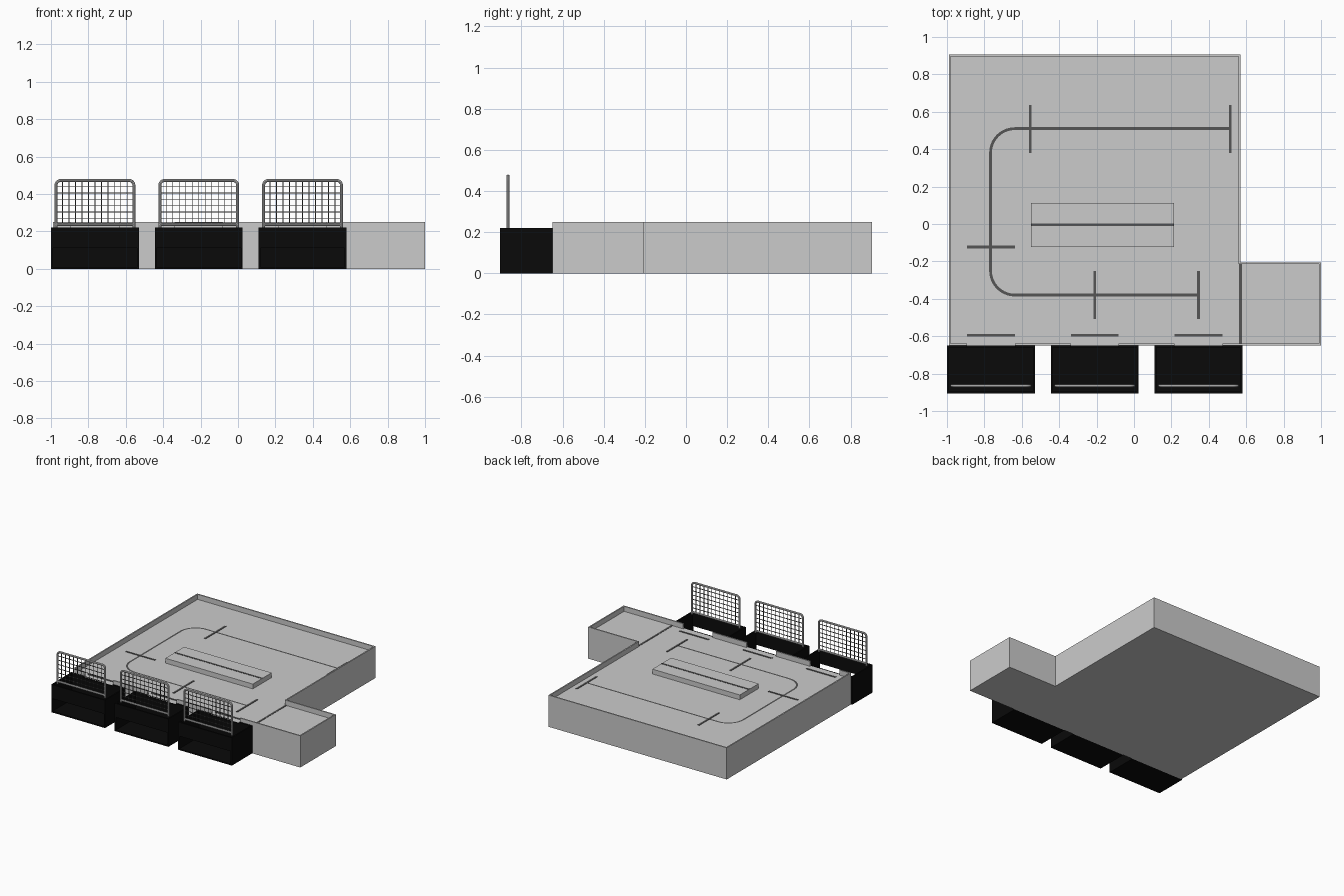
import bpy, bmesh
from math import sin, cos, pi
from mathutils import Vector

if "Cube" in bpy.data.objects:
    bpy.data.objects.remove(bpy.data.objects["Cube"])

FLOOR, RIM, T = 0.21, 0.25, 0.01


def material(name, c):
    m = bpy.data.materials.new(name)
    m.diffuse_color = (c, c, c, 1)
    m.use_nodes = True
    m.node_tree.nodes["Principled BSDF"].inputs["Base Color"].default_value = m.diffuse_color
    return m


black = material("black", 0.003)
dark = material("dark_grey", 0.09)


def finish(name, bm, mat=None):
    bmesh.ops.recalc_face_normals(bm, faces=bm.faces)
    me = bpy.data.meshes.new(name)
    bm.to_mesh(me)
    bm.free()
    if mat:
        me.materials.append(mat)
    ob = bpy.data.objects.new(name, me)
    bpy.context.collection.objects.link(ob)
    return ob


def boxes(name, specs, mat=None):
    """One object from boxes given as (x0, x1, y0, y1, z0, z1)."""
    bm = bmesh.new()
    for x0, x1, y0, y1, z0, z1 in specs:
        vs = bmesh.ops.create_cube(bm, size=1)["verts"]
        for v in vs:
            v.co = ((x0 + x1) / 2 + v.co.x * (x1 - x0),
                    (y0 + y1) / 2 + v.co.y * (y1 - y0),
                    (z0 + z1) / 2 + v.co.z * (z1 - z0))
    return finish(name, bm, mat)


def arc(cx, cy, r, a0, a1, n=10):
    return [(cx + r * cos(a0 + (a1 - a0) * i / n),
             cy + r * sin(a0 + (a1 - a0) * i / n)) for i in range(n + 1)]


# L-shaped tray base
X0, X1, X2 = -0.99, 0.57, 1.0
Y0, Y1, Y2 = -0.65, -0.205, 0.905
bm = bmesh.new()
base = bm.faces.new([bm.verts.new((x, y, 0)) for x, y in
                     [(X0, Y0), (X2, Y0), (X2, Y1), (X1, Y1), (X1, Y2), (X0, Y2)]])
ext = bmesh.ops.extrude_face_region(bm, geom=[base])["geom"]
bmesh.ops.translate(bm, vec=(0, 0, FLOOR),
                    verts=[g for g in ext if isinstance(g, bmesh.types.BMVert)])
# extruding keeps the source face as the underside
if not any(all(v.co.z == 0 for v in f.verts) for f in bm.faces):
    bm.faces.new([v for v in bm.verts if v.co.z == 0])
finish("tray_base", bm)

# Rim walls, with a gap in the front wall at each bin
bins = [-0.765, -0.21, 0.345]
GAP = 0.128
stops = [X0] + [b + s * GAP for b in bins for s in (-1, 1)] + [X2]
rim = [(a, b, Y0, Y0 + T, FLOOR, RIM) for a, b in zip(stops[::2], stops[1::2])]
rim += [(X0, X0 + T, Y0 + T, Y2 - T, FLOOR, RIM),
        (X0, X1, Y2 - T, Y2, FLOOR, RIM),
        (X1 - T, X1, Y1 - T, Y2 - T, FLOOR, RIM),
        (X1, X2, Y1 - T, Y1, FLOOR, RIM),
        (X2 - T, X2, Y0 + T, Y1 - T, FLOOR, RIM)]
boxes("tray_rim", rim)

# Centre slab
boxes("centre_slab", [(-0.55, 0.215, -0.122, 0.113, FLOOR, RIM - 0.002)])

# Track line with two rounded corners
path = ([(0.515, 0.51)] + arc(-0.637, 0.38, 0.13, pi / 2, pi)
        + arc(-0.637, -0.25, 0.13, pi, 1.5 * pi) + [(0.345, -0.38)])
W, LZ = 0.0075, FLOOR + 0.002
bm = bmesh.new()
prev = None
for i, p in enumerate(path):
    d = Vector(path[min(i + 1, len(path) - 1)]) - Vector(path[max(i - 1, 0)])
    # ends and straights follow the axis, bends follow the tangent
    if i in (0, 1, len(path) - 2, len(path) - 1):
        d = Vector((1 if i > 1 else -1, 0))
    n = Vector((-d.y, d.x)).normalized() * W
    pair = [bm.verts.new((p[0] + s * n.x, p[1] + s * n.y, LZ)) for s in (1, -1)]
    if prev:
        bm.faces.new((prev[0], prev[1], pair[1], pair[0]))
    prev = pair
for f in bm.faces:
    f.normal_update()
    if f.normal.z < 0:
        f.normal_flip()
finish("track_line", bm, dark)

# Cross marks, bin marks, boundary line and slab line
H = 0.128
marks = [(x - W, x + W, y - H, y + H, FLOOR, LZ + 0.001)
         for x, y in [(-0.555, 0.508), (0.515, 0.508), (-0.21, -0.38), (0.345, -0.38)]]
marks += [(x - H, x + H, y - W, y + W, FLOOR, LZ + 0.001)
          for x, y in [(-0.765, -0.123)] + [(b, -0.595) for b in bins]]
marks += [(X1 - W, X1 + W, Y0 + T, Y1 - T, FLOOR, LZ),
          (-0.55, 0.215, -0.012, 0.003, RIM - 0.002, RIM)]
boxes("floor_marks", marks, dark)


def tube(name, pts, r):
    cu = bpy.data.curves.new(name, "CURVE")
    cu.dimensions = "3D"
    cu.bevel_depth, cu.bevel_resolution, cu.use_fill_caps = r, 2, True
    sp = cu.splines.new("POLY")
    sp.points.add(len(pts) - 1)
    for q, p in zip(sp.points, pts):
        q.co = (*p, 1)
    ob = bpy.data.objects.new(name, cu)
    bpy.context.collection.objects.link(ob)
    bpy.ops.object.select_all(action="DESELECT")
    ob.select_set(True)
    bpy.context.view_layer.objects.active = ob
    bpy.ops.object.convert(target="MESH")
    bpy.ops.object.shade_smooth_by_angle()


# Catch bins, each with a framed net standing on it
YF, YN, TOP, NET_TOP = -0.905, -0.865, 0.22, 0.472
for k, b in enumerate(bins, 1):
    l, r = b - 0.235, b + 0.235
    boxes(f"bin_{k}", [
        (l, r, YF, Y0, 0, T),
        (l, l + T, YF, Y0, T, TOP),
        (r - T, r, YF, Y0, T, TOP),
        (l + T, r - T, Y0 - T, Y0, T, FLOOR),
        (l + T, b - GAP, Y0 - T, Y0, FLOOR, TOP),
        (b + GAP, r - T, Y0 - T, Y0, FLOOR, TOP),
        (l + T, r - T, YF, YF + T, 0.11, TOP)], black)
    h, c = 0.208, 0.025
    outline = ([(b + h, TOP)] + arc(b + h - c, NET_TOP - c, c, 0, pi / 2, 6)
               + arc(b - h + c, NET_TOP - c, c, pi / 2, pi, 6) + [(b - h, TOP)])
    tube(f"net_frame_{k}", [(x, YN, z) for x, z in outline], 0.008)
    tube(f"net_bottom_bar_{k}", [(b - h, YN, 0.237), (b + h, YN, 0.237)], 0.008)
    w, cols, rows, z0 = 0.002, 12, 7, 0.237
    xs = [b - h + 2 * h * i / cols for i in range(1, cols)]
    zs = [z0 + (NET_TOP - z0) * i / rows for i in range(1, rows)]
    boxes(f"net_wires_{k}",
          [(x - w, x + w, YN - w, YN + w, z0, NET_TOP) for x in xs]
          + [(b - h, b + h, YN - w, YN + w, z - w, z + w) for z in zs], dark)
